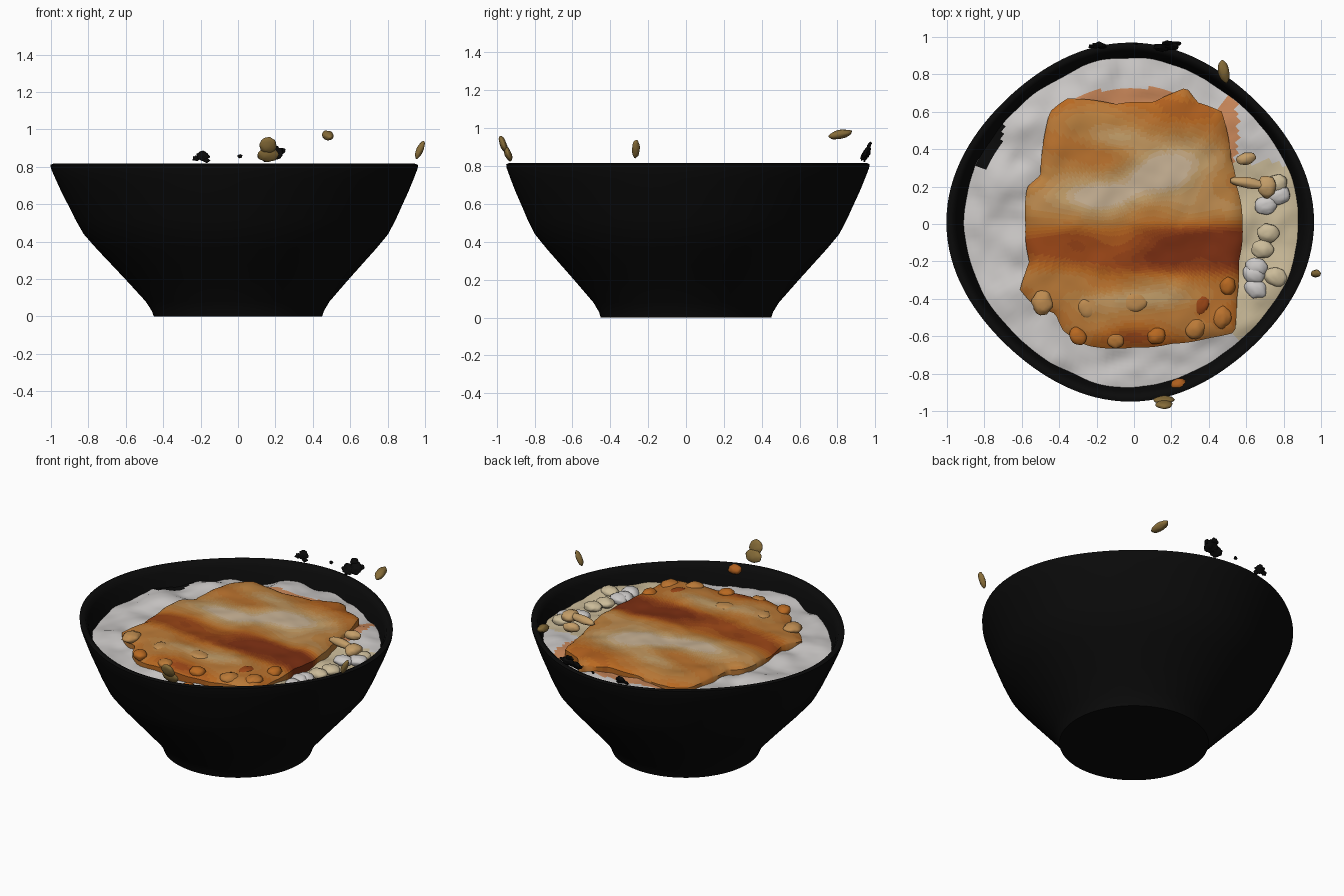
import bpy, bmesh, math, random
from mathutils import Vector, noise

if "Cube" in bpy.data.objects:
    bpy.data.objects.remove(bpy.data.objects["Cube"])

random.seed(4)


def mat(name, r, g, b):
    m = bpy.data.materials.new(name)
    m.diffuse_color = (r, g, b, 1)
    m.use_nodes = True
    m.node_tree.nodes["Principled BSDF"].inputs["Base Color"].default_value = m.diffuse_color
    return m


BLACK = mat("black_glaze", .003, .003, .003)
NUT = mat("nut_brown", .24, .15, .04)
GOLD = mat("golden", .55, .34, .14)
RICE = [mat("rice_white", .60, .58, .57), mat("rice_cream", .60, .50, .32),
        mat("rice_stained", .58, .24, .10), BLACK]
# Sauce tones run from dark red through orange to pale cream
STOPS = [(.20, .028, .006), (.32, .06, .008), (.48, .14, .015),
         (.50, .22, .05), (.54, .34, .14), (.60, .50, .38)]
SAUCE = [mat(f"sauce_{i}_{j}", *Vector(a).lerp(Vector(b), j / 3))
         for i, (a, b) in enumerate(zip(STOPS, STOPS[1:])) for j in range(3)]


def rim_point(r, a, z):
    """Slightly uneven circle: squarer and shifted towards the rim."""
    t = z / .8
    r *= 1 + t * (.012 * math.cos(2 * a) + .02 * math.cos(4 * a))
    return Vector((r * math.cos(a) - .02 * t, r * math.sin(a) + .01 * t, z))


def polar_mesh(name, rings, segs, point, mats, pick=None, angle=50,
               cap_start=True):
    """Skin of concentric rings, optional closed first ring."""
    bm = bmesh.new()
    rows = [[bm.verts.new(point(i, 2 * math.pi * k / segs))
             for k in range(segs)] for i in range(rings)]
    for a, b in zip(rows, rows[1:]):
        for k in range(segs):
            n = (k + 1) % segs
            bm.faces.new((a[k], b[k], b[n], a[n]))
    if cap_start:
        bm.faces.new(rows[0])
    if pick:
        for f in bm.faces:
            f.material_index = pick(f.calc_center_median())
    bmesh.ops.recalc_face_normals(bm, faces=bm.faces)
    me = bpy.data.meshes.new(name)
    bm.to_mesh(me)
    bm.free()
    for m in mats:
        me.materials.append(m)
    ob = bpy.data.objects.new(name, me)
    bpy.context.collection.objects.link(ob)
    me.shade_smooth()
    me.set_sharp_from_angle(angle=math.radians(angle))
    return ob


def blob(name, loc, size, rot, m, rough=.15):
    """Lumpy ellipsoid; size holds the half lengths."""
    bpy.ops.mesh.primitive_ico_sphere_add(subdivisions=3, radius=1,
                                          location=loc, rotation=rot)
    ob = bpy.context.object
    ob.name = name
    shift = Vector(loc) * 9
    for v in ob.data.vertices:
        k = 1 + rough * noise.noise(v.co * 1.7 + shift)
        v.co = Vector([c * s * k for c, s in zip(v.co, size)])
    ob.data.materials.append(m)
    ob.data.shade_smooth()
    return ob


# Bowl: outer wall, rounded lip and inner wall
PROFILE = [(.45, 0), (.46, .03), (.49, .08), (.585, .19), (.66, .275),
           (.735, .36), (.80, .44), (.84, .52), (.87, .59), (.905, .67),
           (.93, .735), (.95, .79), (.952, .81), (.935, .817), (.915, .808),
           (.90, .78), (.885, .73), (.86, .65)]
polar_mesh("bowl", len(PROFILE), 128,
           lambda i, a: rim_point(PROFILE[i][0], a, PROFILE[i][1]), [BLACK])


# Rice bed filling the bowl
def rice_point(i, a):
    p = rim_point(.004 + .89 * i / 44, a, .72)
    p.z = .715 + .035 * noise.noise(p * 5) + .012 * noise.noise(p * 12)
    p.z -= .025 * (i / 44) ** 8
    return p


def rice_colour(c):
    if math.hypot((c.x + .77) / .07, (c.y - .45 - (c.x + .77) * 1.2) / .13) < 1:
        return 3
    if math.hypot(c.x / .32, (c.y - .64) / .09) < 1 or \
       math.hypot((c.x - .5) / .06, (c.y - .5) / .2) < 1:
        return 2
    return 1 if c.x > .5 and abs(c.y + .1) < .45 + .1 * noise.noise(c * 6) else 0


polar_mesh("rice", 45, 144, rice_point, RICE, rice_colour)

# Sauced cutlet lying on the rice
OUTLINE = [(.58, 0), (.55, .2), (.52, .35), (.47, .6), (.34, .65), (.28, .73),
           (.1, .65), (-.1, .64), (-.36, .67), (-.45, .6), (-.49, .4),
           (-.5, .26), (-.57, .2), (-.58, 0), (-.56, -.2), (-.61, -.35),
           (-.55, -.42), (-.42, -.48), (-.38, -.57), (-.25, -.65), (0, -.66),
           (.2, -.64), (.4, -.61), (.54, -.58), (.55, -.4), (.56, -.2)]
EDGE = sorted((math.atan2(y, x) % (2 * math.pi), math.hypot(x, y))
              for x, y in OUTLINE)
EDGE.append((EDGE[0][0] + 2 * math.pi, EDGE[0][1]))


def edge_radius(a):
    for (a0, r0), (a1, r1) in zip(EDGE, EDGE[1:]):
        if a0 <= a <= a1:
            t = (a - a0) / (a1 - a0)
            return r0 * r1 / (r1 + (r0 - r1) * t)
    return EDGE[0][1]


def cutlet_point(i, a):
    s = min(.005 + i / 48, 1)
    r = edge_radius(a) * s
    p = Vector((r * math.cos(a), r * math.sin(a), 0))
    drop = .035 * s ** 14
    p.z = .775 - drop + .018 * noise.noise(p * 4) + .006 * noise.noise(p * 11)
    if i > 48:
        p.z = .69
    return p


def sauce_colour(c):
    def spot(x, y, rx, ry):
        return math.exp(-((c.x - x) / rx) ** 2 - ((c.y - y) / ry) ** 2)
    t = 7.5 + 3.5 * noise.noise(Vector((c.x * 3, c.y * 6, 2)))
    t -= 8 * math.exp(-((c.y + .14) / .13) ** 4) * (.75 + .5 * c.x)
    t += 9 * spot(.2, .28, .22, .13) + 8 * spot(-.2, .13, .3, .09)
    t += 4 * spot(-.1, .46, .22, .07) + 5 * spot(-.05, -.4, .35, .06)
    t -= 3 * spot(0, -.62, .35, .06) + 2 * spot(0, .65, .5, .08)
    return max(0, min(len(SAUCE) - 1, round(t)))


polar_mesh("cutlet", 50, 180, cutlet_point, SAUCE, sauce_colour)

# Crust lumps along the front edge of the cutlet
for x, y, s, tone in [(-.49, -.42, .065, 10), (-.3, -.6, .05, 6),
                      (-.1, -.62, .05, 8), (.12, -.6, .05, 6),
                      (.33, -.56, .06, 8), (.47, -.5, .06, 7),
                      (.36, -.43, .06, 3), (-.25, -.45, .06, 10),
                      (.0, -.42, .07, 10), (.5, -.33, .05, 6)]:
    blob("crust_lump", (x, y, .757), (s, s * .85, .03), (0, 0, x * 3),
         SAUCE[tone])

# Small mushrooms at the right
blob("mushroom_stem", (.61, .22, .765), (.10, .03, .025), (0, 0, -.15), GOLD)
blob("mushroom_cap", (.71, .20, .755), (.05, .06, .035), (0, 0, 0), GOLD)
blob("mushroom_button", (.60, .35, .765), (.055, .032, .03), (0, 0, .2), GOLD)
for k in range(9):
    a = random.uniform(-.55, .35)
    r = random.uniform(.68, .82)
    blob("rice_lump", (r * math.cos(a), r * math.sin(a), .72),
         (.06, .05, .03), (0, 0, a), RICE[k % 2])
blob("orange_crumb", (.24, -.86, .785), (.045, .035, .03), (0, 0, .2), SAUCE[5])

# Nuts perched around the rim
blob("front_nut_top", (.16, -.965, .915), (.045, .018, .045), (.35, 0, 0), NUT)
blob("front_nut_base", (.16, -.94, .865), (.055, .018, .04), (.35, 0, 0), NUT)
blob("back_nut", (.48, .815, .968), (.03, .062, .024), (.2, 0, .2), NUT)
blob("right_nut", (.972, -.265, .89), (.018, .02, .05), (0, .42, 0), NUT)

# Dark flecks on the back rim
for x, y, z, s in [(-.19, .955, .858, .034), (-.225, .95, .845, .02),
                   (.01, .965, .857, .013), (.15, .945, .86, .04),
                   (.20, .955, .875, .045), (.235, .965, .885, .02),
                   (.18, .968, .91, .025), (-.17, .945, .835, .018)]:
    blob("rim_fleck", (x, y, z), (s, s * .35, s * .75), (-.5, 0, 0), BLACK, .6)
